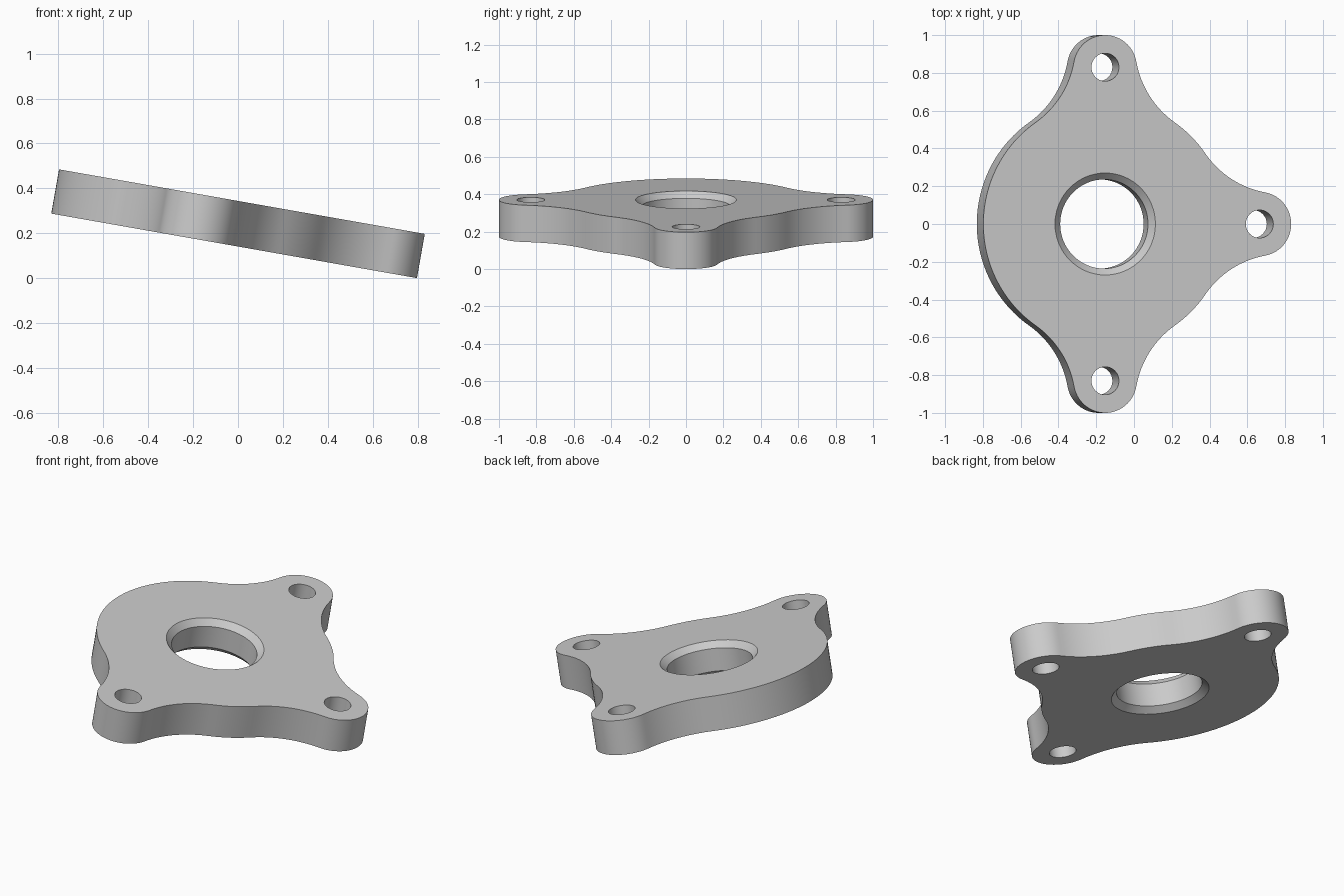
import bpy, bmesh
from math import sin, cos, pi, atan2, acos, radians
from mathutils import Matrix

old = bpy.data.objects.get("Cube")
if old:
    bpy.data.objects.remove(old, do_unlink=True)

DISC, LUG, FILLET, REACH = 0.655, 0.17, 0.5, 0.83   # outline radii, lug distance
THICK, BORE, BORE_RIM, HOLE = 0.2, 0.236, 0.27, 0.074
TILT = radians(10)
LUG_ANGLES = (-pi / 2, 0, pi / 2)


def arc(cx, cy, r, a0, a1, n):
    """Points along an arc, leaving out the end point."""
    steps = [a0 + (a1 - a0) * i / n for i in range(n)]
    return [(cx + r * cos(a), cy + r * sin(a)) for a in steps]


def circle(cx, cy, r, n):
    return arc(cx, cy, r, 0, 2 * pi, n)


def outline():
    """Disc with three round lugs, blended by tangent concave arcs."""
    far = DISC + FILLET
    t = acos((far ** 2 + REACH ** 2 - (LUG + FILLET) ** 2) / (2 * REACH * far))
    p = atan2(far * sin(t), far * cos(t) - REACH)
    pts = []
    for i, a in enumerate(LUG_ANGLES):
        pts += arc(far * cos(a - t), far * sin(a - t), FILLET,
                   a + pi - t, a + pi - p, 16)
        pts += arc(REACH * cos(a), REACH * sin(a), LUG, a - p, a + p, 28)
        pts += arc(far * cos(a + t), far * sin(a + t), FILLET,
                   a + pi + p, a + pi + t, 16)
        following = LUG_ANGLES[i + 1] if i < 2 else LUG_ANGLES[0] + 2 * pi
        pts += arc(0, 0, DISC, a + t, following - t, 8 if i < 2 else 48)
    return pts


def wall(bm, rings):
    """Stack closed rings of (points, z) and join them; return end edges."""
    loops = [[bm.verts.new((x, y, z)) for x, y in pts] for pts, z in rings]
    n = len(loops[0])
    for lo, hi in zip(loops, loops[1:]):
        for i in range(n):
            j = (i + 1) % n
            bm.faces.new((lo[i], lo[j], hi[j], hi[i]))
    return [[bm.edges.get((l[i], l[(i + 1) % n])) for i in range(n)]
            for l in (loops[0], loops[-1])]


bm = bmesh.new()
h = THICK / 2
c = BORE_RIM - BORE

# Outer wall, chamfered bore, and one bolt hole per lug
edge = outline()
ends = [wall(bm, [(edge, -h), (edge, h)])]
ends.append(wall(bm, [(circle(0, 0, r, 64), z) for r, z in
                      ((BORE_RIM, -h), (BORE, c - h), (BORE, h - c), (BORE_RIM, h))]))
for a in LUG_ANGLES:
    ring = circle(REACH * cos(a), REACH * sin(a), HOLE, 32)
    ends.append(wall(bm, [(ring, -h), (ring, h)]))

# Flat bottom and top faces with the openings left free
for side, nz in ((0, -1), (1, 1)):
    edges = [e for pair in ends for e in pair[side]]
    bmesh.ops.triangle_fill(bm, edges=edges, use_beauty=True, normal=(0, 0, nz))
bmesh.ops.recalc_face_normals(bm, faces=bm.faces)

# Centre the plate, tilt it and stand it on the ground
length = DISC + REACH + LUG
mid = length / 2 - DISC
height = length * sin(TILT) + THICK * cos(TILT)
bm.transform(Matrix.Translation((0, 0, height / 2))
             @ Matrix.Rotation(TILT, 4, 'Y')
             @ Matrix.Translation((-mid, 0, 0)))

mesh = bpy.data.meshes.new("flange_plate")
bm.to_mesh(mesh)
bm.free()
plate = bpy.data.objects.new("flange_plate", mesh)
bpy.context.collection.objects.link(plate)

# Plain grey metal
grey = bpy.data.materials.new("light_grey")
grey.use_nodes = True
colour = (0.6, 0.6, 0.6, 1)
grey.diffuse_color = colour
grey.node_tree.nodes["Principled BSDF"].inputs["Base Color"].default_value = colour
mesh.materials.append(grey)

bpy.ops.object.select_all(action='DESELECT')
plate.select_set(True)
bpy.context.view_layer.objects.active = plate
bpy.ops.object.shade_smooth_by_angle(angle=radians(30))
